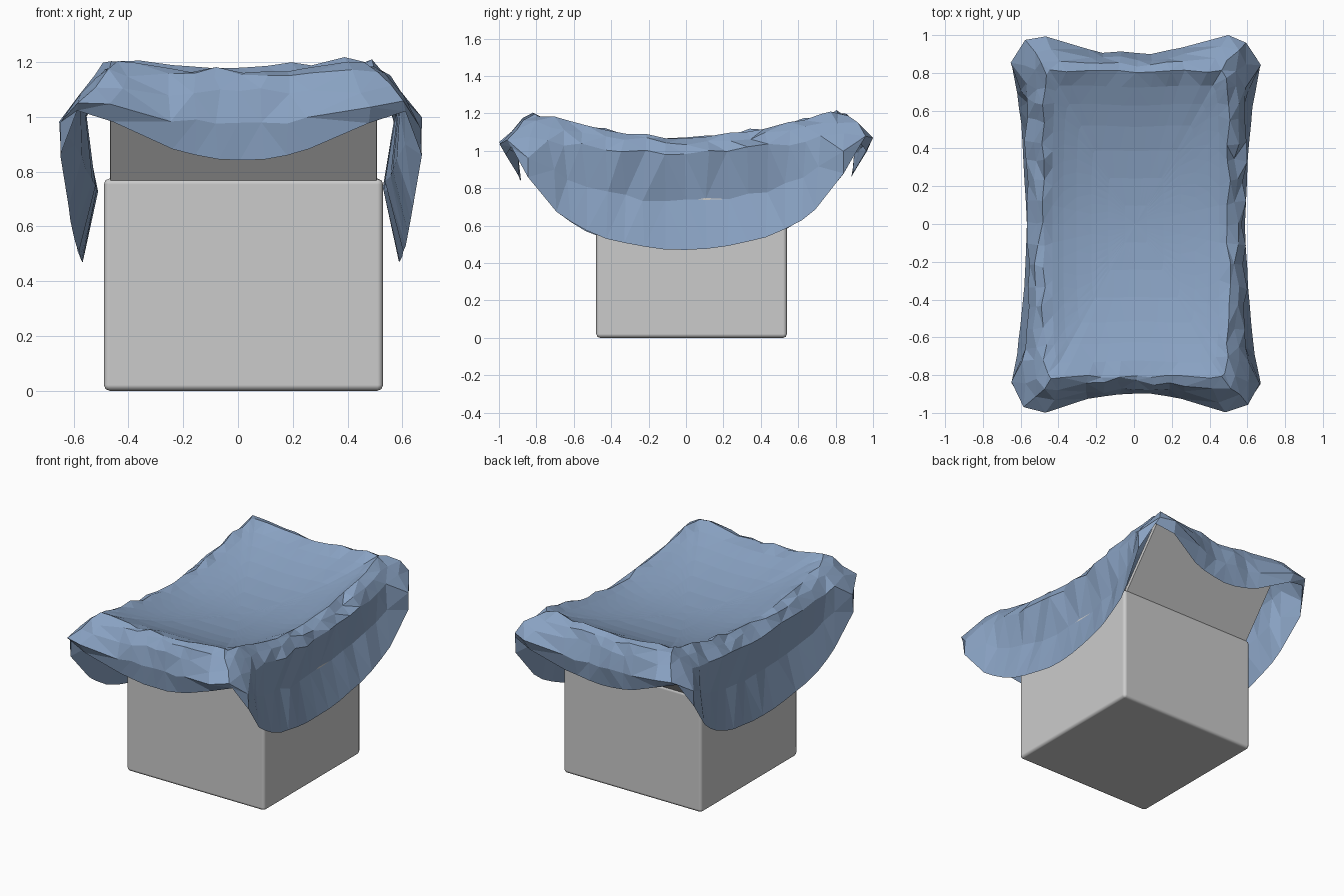
import bpy, bmesh, math, random
from mathutils import Vector, Matrix

if "Cube" in bpy.data.objects:
    bpy.data.objects.remove(bpy.data.objects["Cube"])

random.seed(4)
CX, CY, TOP, W = 0.02, 0.03, 0.775, 1.02


def make_object(name, bm):
    mesh = bpy.data.meshes.new(name)
    bm.to_mesh(mesh)
    bm.free()
    ob = bpy.data.objects.new(name, mesh)
    bpy.context.collection.objects.link(ob)
    return ob


def smooth(ob):
    bpy.ops.object.select_all(action='DESELECT')
    ob.select_set(True)
    bpy.context.view_layer.objects.active = ob
    bpy.ops.object.shade_smooth_by_angle(angle=math.radians(25))


# Open box body with rounded edges
bm = bmesh.new()
bmesh.ops.create_cube(bm, size=1, matrix=Matrix.Translation((CX, CY, TOP / 2))
                      @ Matrix.Diagonal((W, W, TOP, 1)))
bmesh.ops.delete(bm, geom=[f for f in bm.faces if f.normal.z > 0.5], context='FACES')
body = make_object("box_body", bm)
wall = body.modifiers.new("wall", 'SOLIDIFY')
wall.thickness = 0.06
wall.offset = -1
bev = body.modifiers.new("bevel", 'BEVEL')
bev.width = 0.028
bev.segments = 2
bev.harden_normals = True
smooth(body)


# Flaps hinged on the rim: two lean outward, two stand upright
def flap(name, turn, width, length, lean, inset):
    bm = bmesh.new()
    m = (Matrix.Translation((CX, CY, TOP - 0.01)) @ Matrix.Rotation(turn, 4, 'Z')
         @ Matrix.Translation((0, -W / 2 + inset, 0)) @ Matrix.Rotation(lean, 4, 'X')
         @ Matrix.Translation((0, 0, length / 2)) @ Matrix.Diagonal((width, 0.025, length, 1)))
    bmesh.ops.create_cube(bm, size=1, matrix=m)
    return make_object(name, bm)


LEAN = math.radians(39)
flap("front_flap", 0, 0.97, 0.47, LEAN, 0.025)
flap("back_flap", math.pi, 0.97, 0.47, LEAN, 0.025)
flap("right_flap", math.pi / 2, 0.94, 0.26, 0, 0.035)
flap("left_flap", -math.pi / 2, 0.94, 0.26, 0, 0.035)

# Cloth profiles over one quarter, side middle to front middle:
# ridge, two rows down the skirt, hem
QUARTER = [
    ((.49, 0, 1.07), (.57, 0, .99), (.525, 0, .73), (.58, 0, .47)),
    ((.49, .42, 1.12), (.58, .43, 1.02), (.54, .42, .78), (.60, .42, .535)),
    ((.48, .70, 1.18), (.59, .72, 1.06), (.60, .70, .90), (.63, .68, .68)),
    ((.47, .77, 1.2), (.59, .82, 1.08), (.66, .83, .98), (.66, .83, .87)),
    ((.45, .80, 1.2), (.54, .90, 1.13), (.59, .95, 1.06), (.60, .92, 1.03)),
    ((.38, .80, 1.2), (.44, .92, 1.11), (.48, .98, 1.05), (.47, .95, .99)),
    ((.25, .80, 1.185), (.25, .88, 1.1), (.25, .91, 1.0), (.25, .89, .89)),
    ((0, .79, 1.18), (0, .86, 1.1), (0, .89, .98), (0, .87, .85)),
]


def mirrored(keys, sx, sy):
    return [[Vector((x * sx, y * sy, z)) for x, y, z in k] for k in keys]


loop = (mirrored(QUARTER, 1, 1) + mirrored(QUARTER[-2::-1], -1, 1)
        + mirrored(QUARTER[1:], -1, -1) + mirrored(QUARTER[-2:0:-1], 1, -1))


def spline(a, b, c, d, t):
    return (2 * b + (c - a) * t + (2 * a - 5 * b + 4 * c - d) * t ** 2
            + (3 * b - a - 3 * c + d) * t ** 3) / 2


n = len(loop)
# Stations spaced about evenly along the ridge
steps = [max(1, round((loop[(i + 1) % n][0] - loop[i][0]).length / 0.1)) for i in range(n)]
rows = []
for r in range(4):
    p = [k[r] for k in loop]
    rows.append([spline(p[i - 1], p[i], p[(i + 1) % n], p[(i + 2) % n], s / steps[i])
                 for i in range(n) for s in range(steps[i])])
# One more row between the ridge and the upper skirt, bulging outward
rows.insert(1, [a.lerp(b, 0.5) + Vector((0, 0, 0.015)) for a, b in zip(rows[0], rows[1])])


# Saddle-shaped sag inside the ridge
def floor(x, y):
    return 1.0 + 0.16 * (y / 0.8) ** 2 + 0.03 * (x / 0.5) ** 2


inner = []
for f in (0.12, 0.3, 0.48, 0.64, 0.78, 0.9):
    ring = []
    for q in rows[0]:
        z = floor(q.x * f, q.y * f)
        ring.append(Vector((q.x * f, q.y * f, z + (q.z - floor(q.x, q.y)) * f ** 4)))
    inner.append(ring)

# Crumpled ridge and upper skirt, smoother elsewhere
for row, amount in zip(rows, (0.012, 0.014, 0.014, 0.010, 0.003)):
    for q in row:
        q += Vector([random.uniform(-amount, amount) for _ in range(3)])
        q.z += 0.01 * q.y
rings = inner + rows
reach = max(abs(q.y) for ring in rings for q in ring)

bm = bmesh.new()
grid = [[bm.verts.new((q.x + 0.01, q.y / reach, q.z)) for q in ring] for ring in rings]
middle = bm.verts.new((0.01, 0, 1.0))
count = len(grid[0])
for i in range(count):
    j = (i + 1) % count
    bm.faces.new((middle, grid[0][i], grid[0][j]))
    for a, b in zip(grid, grid[1:]):
        bm.faces.new((a[i], b[i], b[j], a[j]))
bmesh.ops.triangulate(bm, faces=bm.faces[:])
bmesh.ops.recalc_face_normals(bm, faces=bm.faces[:])
middle.normal_update()
if middle.normal.z < 0:
    bmesh.ops.reverse_faces(bm, faces=bm.faces[:])
cloth = make_object("draped_cloth", bm)
blue = bpy.data.materials.new("blue_cloth")
blue.diffuse_color = (0.25, 0.36, 0.54, 1)
blue.use_nodes = True
blue.node_tree.nodes["Principled BSDF"].inputs["Base Color"].default_value = blue.diffuse_color
cloth.data.materials.append(blue)
